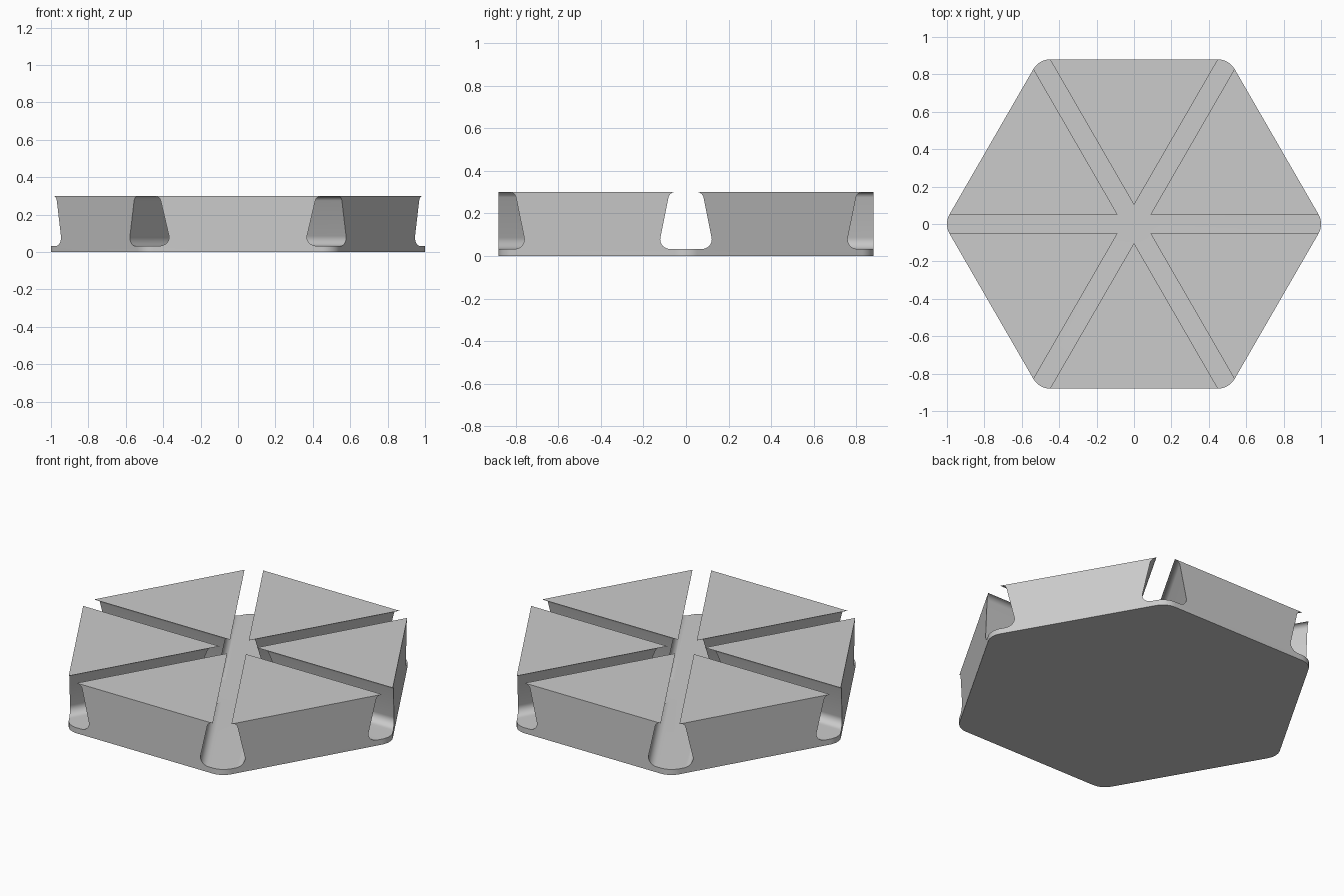
import bpy
import bmesh
from math import cos, sin, pi, radians
from mathutils import Vector

cube = bpy.data.objects.get("Cube")
if cube:
    bpy.data.objects.remove(cube, do_unlink=True)

APOTHEM = 0.88
HEIGHT = 0.3
FLOOR = 0.033

grey = bpy.data.materials.new("light_grey")
grey.use_nodes = True
colour = (0.6, 0.6, 0.6, 1)
grey.diffuse_color = colour
grey.node_tree.nodes["Principled BSDF"].inputs["Base Color"].default_value = colour


def fillet(prev, corner, nxt, radius, steps):
    """Points of an arc that rounds a corner."""
    p, c, n = Vector(prev), Vector(corner), Vector(nxt)
    a, b = (p - c).normalized(), (n - c).normalized()
    half = a.angle(b) / 2
    centre = c + (a + b).normalized() * radius / sin(half)
    reach = radius * cos(half) / sin(half)
    start, end = c + a * reach - centre, c + b * reach - centre
    sweep = start.angle(end)
    return [centre + (start * sin(sweep * (1 - i / steps)) + end * sin(sweep * i / steps)) / sin(sweep)
            for i in range(steps + 1)]


def prism(name, points, depth):
    """Closed solid made by extruding a polygon along a vector."""
    bm = bmesh.new()
    face = bm.faces.new([bm.verts.new(p) for p in points])
    grown = bmesh.ops.extrude_face_region(bm, geom=[face])["geom"]
    bmesh.ops.translate(bm, vec=depth, verts=[v for v in grown if isinstance(v, bmesh.types.BMVert)])
    bmesh.ops.recalc_face_normals(bm, faces=bm.faces)
    mesh = bpy.data.meshes.new(name)
    bm.to_mesh(mesh)
    bm.free()
    mesh.materials.append(grey)
    obj = bpy.data.objects.new(name, mesh)
    bpy.context.collection.objects.link(obj)
    return obj


# Hexagonal block with rounded corners
radius = APOTHEM / cos(pi / 6)
corners = [(radius * cos(i * pi / 3), radius * sin(i * pi / 3)) for i in range(6)]
outline = []
for i, corner in enumerate(corners):
    outline += fillet(corners[i - 1], corner, corners[(i + 1) % 6], 0.104, 10)
block = prism("slotted_hexagon", [(p.x, p.y, 0) for p in outline], (0, 0, HEIGHT))

# Dovetail slot profile: rounded floor corners, narrow lip at the top
top, bottom = (0.077, HEIGHT), (0.131, FLOOR)
side = fillet((0, FLOOR), bottom, top, 0.045, 10)
side += fillet(bottom, top, (0, HEIGHT), 0.032, 8)
side[-1].y -= 0.0005
side.append(Vector((side[-1].x, HEIGHT + 0.1)))
profile = [(-1.2, p.x, p.y) for p in side]
profile += [(-1.2, -p.x, p.y) for p in reversed(side)]

# Three slots across the block, joining opposite corners
cutters = []
for i in range(3):
    cutter = prism(f"slot_cutter_{i + 1}", profile, (2.4, 0, 0))
    cutter.rotation_euler.z = radians(60 * i)
    cutter.hide_render = True
    cutter.display_type = 'WIRE'
    cutters.append(cutter)
    cut = block.modifiers.new(f"slot_{i + 1}", 'BOOLEAN')
    cut.operation = 'DIFFERENCE'
    cut.solver = 'EXACT'
    cut.object = cutter

# Apply the cuts, then smooth the rounded parts
bpy.context.view_layer.update()
bpy.ops.object.select_all(action='DESELECT')
block.select_set(True)
bpy.context.view_layer.objects.active = block
for modifier in list(block.modifiers):
    bpy.ops.object.modifier_apply(modifier=modifier.name)
for cutter in cutters:
    bpy.data.objects.remove(cutter, do_unlink=True)
bpy.ops.object.shade_smooth_by_angle(angle=radians(30))
